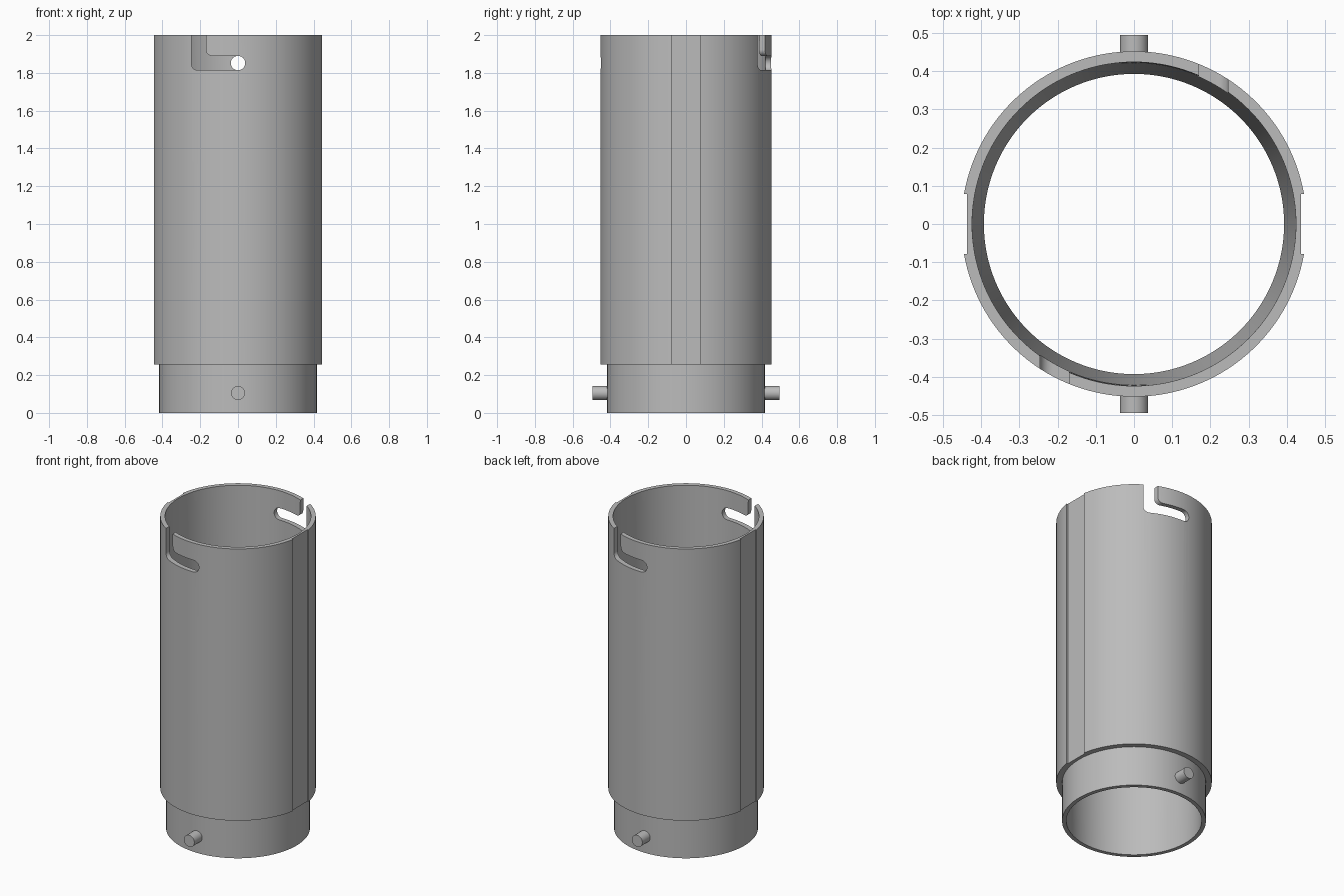
import bpy, bmesh, math
from mathutils import Matrix

if "Cube" in bpy.data.objects:
    bpy.data.objects.remove(bpy.data.objects["Cube"], do_unlink=True)

grey = bpy.data.materials.new("plain grey")
grey.use_nodes = True
COLOUR = (0.5, 0.5, 0.5, 1)
grey.diffuse_color = COLOUR
grey.node_tree.nodes["Principled BSDF"].inputs["Base Color"].default_value = COLOUR

HEIGHT, STEP_Z = 2.0, 0.257
BODY_R, COLLAR_R = 0.452, 0.418
TOP_BORE, BOTTOM_BORE = 0.424, 0.393
SLOT_Z, SLOT_R, PIN_Z = 1.852, 0.038, 0.105


def finish(name, bm):
    bmesh.ops.recalc_face_normals(bm, faces=bm.faces)
    mesh = bpy.data.meshes.new(name)
    bm.to_mesh(mesh)
    bm.free()
    mesh.materials.append(grey)
    obj = bpy.data.objects.new(name, mesh)
    bpy.context.collection.objects.link(obj)
    return obj


def select(obj):
    bpy.ops.object.select_all(action='DESELECT')
    obj.select_set(True)
    bpy.context.view_layer.objects.active = obj


def lathe(name, profile, steps=144):
    bm = bmesh.new()
    rings = []
    for i in range(steps):
        a = math.tau * i / steps
        rings.append([bm.verts.new((r * math.cos(a), r * math.sin(a), z)) for r, z in profile])
    n = len(profile)
    for i in range(steps):
        a, b = rings[i], rings[(i + 1) % steps]
        for j in range(n):
            k = (j + 1) % n
            bm.faces.new((a[j], b[j], b[k], a[k]))
    return finish(name, bm)


def arc(cx, cz, r, start, end, steps=10):
    angles = [math.radians(start + (end - start) * i / steps) for i in range(steps + 1)]
    return [(cx + r * math.cos(a), cz + r * math.sin(a)) for a in angles]


def prism(name, outline, y0, y1, turn):
    """Extrude an xz outline along y, then turn it about z."""
    bm = bmesh.new()
    face = bm.faces.new([bm.verts.new((x, y0, z)) for x, z in outline])
    out = bmesh.ops.extrude_face_region(bm, geom=[face])
    verts = [v for v in out["geom"] if isinstance(v, bmesh.types.BMVert)]
    bmesh.ops.translate(bm, verts=verts, vec=(0, y1 - y0, 0))
    bm.transform(Matrix.Rotation(turn, 4, 'Z'))
    return finish(name, bm)


def cut(target, cutter):
    cutter.hide_render = True
    mod = target.modifiers.new("cut", 'BOOLEAN')
    mod.operation, mod.solver, mod.object = 'DIFFERENCE', 'EXACT', cutter
    select(target)
    bpy.ops.object.modifier_apply(modifier=mod.name)
    bpy.data.objects.remove(cutter, do_unlink=True)


# Tube with a narrower collar at the foot and a tapering bore
tube = lathe("tube_body", [(BOTTOM_BORE, 0), (COLLAR_R, 0), (COLLAR_R, STEP_Z),
                           (BODY_R, STEP_Z), (BODY_R, HEIGHT), (TOP_BORE, HEIGHT)])

# L-shaped locking slot: down from the rim, then across to a round end
left, right, above = -0.246, -0.17, HEIGHT + 0.1
fillet = 0.033
low, high = SLOT_Z - SLOT_R, SLOT_Z + SLOT_R
slot = [(right, above), (left, above)]
slot += arc(left + fillet, low + fillet, fillet, 180, 270)
slot += arc(0, SLOT_Z, SLOT_R, -90, 90, 20)
slot += arc(right + fillet, high + fillet, fillet, 270, 180)

# Shallow flat recess running up each side
recess = [(-0.078, 0.2), (0.078, 0.2), (0.078, above), (-0.078, above)]

for turn in (0, math.pi):
    cut(tube, prism("slot_cutter", slot, -0.6, -0.2, turn))
    cut(tube, prism("recess_cutter", recess, -0.6, -0.437, turn + math.pi / 2))

# Locking pins on the collar, front and back
pins = []
for name, side in (("front_pin", -1), ("back_pin", 1)):
    bm = bmesh.new()
    bmesh.ops.create_cone(bm, cap_ends=True, segments=40, radius1=0.037, radius2=0.037, depth=0.09)
    bm.transform(Matrix.Translation((0, side * 0.45, PIN_Z)) @ Matrix.Rotation(math.pi / 2, 4, 'X'))
    pins.append(finish(name, bm))

for obj in [tube] + pins:
    select(obj)
    bpy.ops.object.shade_smooth_by_angle(angle=math.radians(30))
